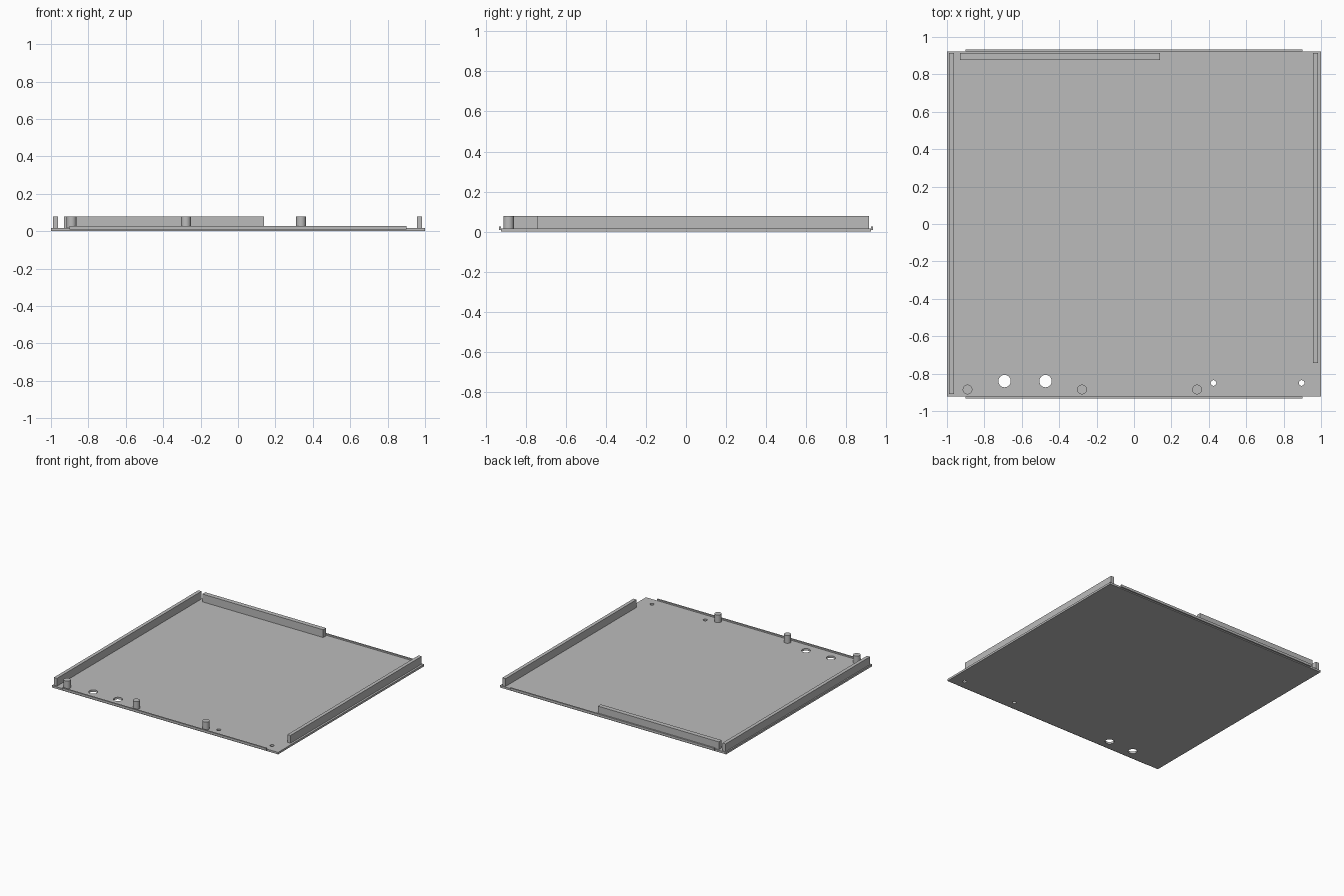
import bpy

old = bpy.data.objects.get("Cube")
if old:
    bpy.data.objects.remove(old, do_unlink=True)

grey = bpy.data.materials.new("plain grey")
grey.use_nodes = True
colour = (0.5, 0.5, 0.5, 1)
grey.diffuse_color = colour
grey.node_tree.nodes["Principled BSDF"].inputs["Base Color"].default_value = colour

PLATE_TOP = 0.016
WALL_TOP = 0.078


def box(name, x0, x1, y0, y1, z0, z1):
    bpy.ops.mesh.primitive_cube_add(
        size=1, location=((x0 + x1) / 2, (y0 + y1) / 2, (z0 + z1) / 2))
    ob = bpy.context.object
    ob.name = name
    ob.scale = (x1 - x0, y1 - y0, z1 - z0)
    bpy.ops.object.transform_apply(location=False, rotation=False, scale=True)
    ob.data.materials.append(grey)
    return ob


def cylinder(name, x, y, radius, z0, z1):
    bpy.ops.mesh.primitive_cylinder_add(
        vertices=32, radius=radius, depth=z1 - z0, location=(x, y, (z0 + z1) / 2))
    ob = bpy.context.object
    ob.name = name
    ob.data.materials.append(grey)
    bpy.ops.object.shade_smooth_by_angle()
    return ob


# Base plate with two large and two small through holes
plate = box("base_plate", -1, 1, -0.922, 0.922, 0, PLATE_TOP)
for x, y, r in ((-0.692, -0.84, 0.033), (-0.473, -0.84, 0.033),
                (0.425, -0.85, 0.015), (0.896, -0.85, 0.015)):
    cutter = cylinder("hole_cutter", x, y, r, -0.1, 0.1)
    cutter.hide_render = True
    cut = plate.modifiers.new("hole", 'BOOLEAN')
    cut.operation = 'DIFFERENCE'
    cut.solver = 'EXACT'
    cut.object = cutter
    bpy.context.view_layer.objects.active = plate
    bpy.ops.object.modifier_apply(modifier=cut.name)
    bpy.data.objects.remove(cutter, do_unlink=True)

# Thin lips along the front and back edges
box("front_lip", -0.902, 0.902, -0.934, -0.922, 0.008, 0.027)
box("back_lip", -0.902, 0.902, 0.922, 0.934, 0.008, 0.027)

# Upright walls
box("right_wall", -0.99, -0.962, -0.91, 0.914, PLATE_TOP, WALL_TOP)
box("left_wall", 0.956, 0.984, -0.742, 0.914, PLATE_TOP, WALL_TOP)
box("back_wall", -0.93, 0.139, 0.877, 0.914, PLATE_TOP, WALL_TOP)

# Locating pegs along the front
for name, x in (("right", -0.89), ("middle", -0.278), ("left", 0.337)):
    cylinder(name + "_peg", x, -0.885, 0.026, PLATE_TOP, WALL_TOP)
